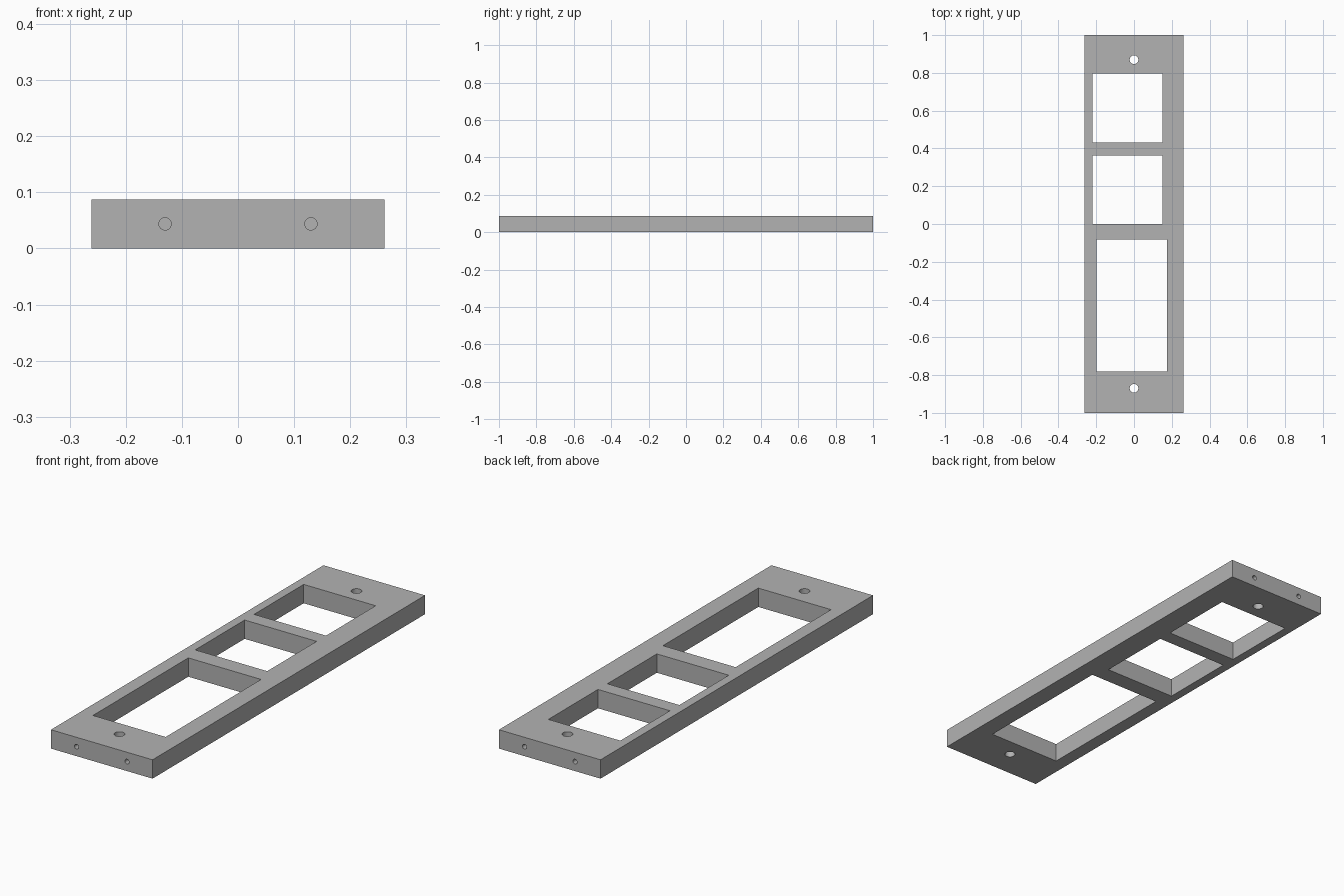
import bpy
import math

if "Cube" in bpy.data.objects:
    bpy.data.objects.remove(bpy.data.objects["Cube"])

grey = bpy.data.materials.new("mid grey")
grey.diffuse_color = (0.45, 0.45, 0.45, 1)
grey.use_nodes = True
grey.node_tree.nodes["Principled BSDF"].inputs["Base Color"].default_value = grey.diffuse_color

W, T = 0.261, 0.0875   # half width and thickness of the plate


def box(name, x0, x1, y0, y1, z0, z1):
    bpy.ops.mesh.primitive_cube_add(size=1, location=((x0 + x1) / 2, (y0 + y1) / 2, (z0 + z1) / 2))
    ob = bpy.context.object
    ob.name = name
    ob.scale = (x1 - x0, y1 - y0, z1 - z0)
    bpy.ops.object.transform_apply(location=True, rotation=False, scale=True)
    ob.data.materials.append(grey)
    return ob


def rod(name, radius, depth, location, rotation=(0, 0, 0)):
    bpy.ops.mesh.primitive_cylinder_add(vertices=32, radius=radius, depth=depth,
                                        location=location, rotation=rotation)
    ob = bpy.context.object
    ob.name = name
    ob.data.materials.append(grey)
    return ob


# Main plate
plate = box("frame_plate", -W, W, -1, 1, 0, T)

# Two square windows and one long window
cutters = [
    box("upper_window_cutter", -0.22, 0.15, 0.432, 0.796, -0.1, 0.2),
    box("middle_window_cutter", -0.22, 0.15, 0.0, 0.363, -0.1, 0.2),
    box("long_window_cutter", -0.198, 0.176, -0.782, -0.082, -0.1, 0.2),
]

# Mounting holes through the plate, and blind screw holes in both ends
for s in (-1, 1):
    cutters.append(rod("mounting_hole_cutter", 0.023, 0.4, (0, s * 0.87, T / 2)))
    for x in (-0.13, 0.13):
        cutters.append(rod("end_hole_cutter", 0.011, 0.2, (x, s, T / 2), (math.pi / 2, 0, 0)))

for c in cutters:
    mod = plate.modifiers.new(c.name, 'BOOLEAN')
    mod.operation = 'DIFFERENCE'
    mod.solver = 'EXACT'
    mod.object = c
    bpy.context.view_layer.objects.active = plate
    bpy.ops.object.modifier_apply(modifier=mod.name)

for c in cutters:
    bpy.data.objects.remove(c, do_unlink=True)

# Smooth hole walls, sharp edges elsewhere
bpy.ops.object.select_all(action='DESELECT')
plate.select_set(True)
bpy.context.view_layer.objects.active = plate
bpy.ops.object.shade_smooth_by_angle(angle=math.radians(30))
